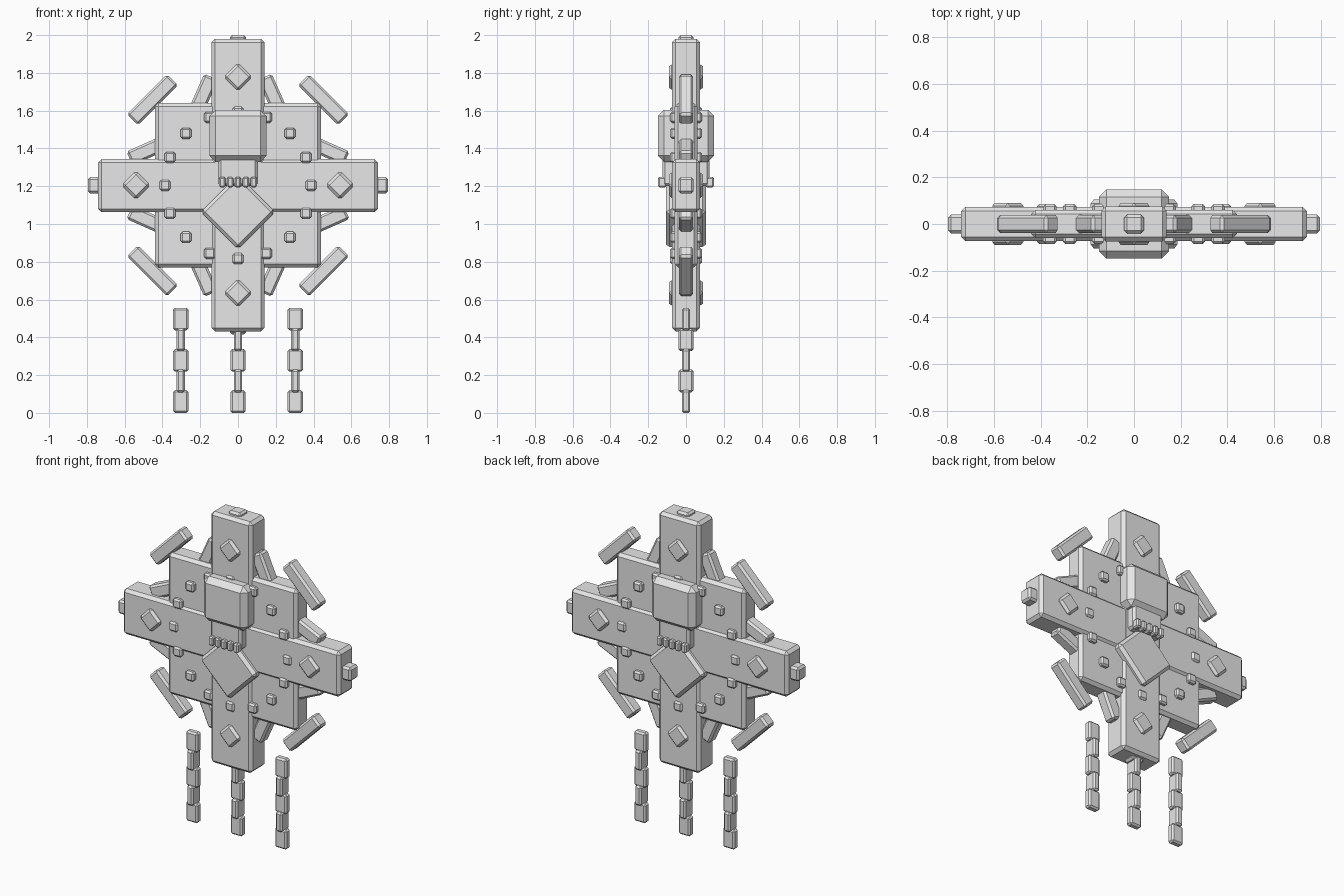
import bpy, bmesh, math
from mathutils import Matrix

if "Cube" in bpy.data.objects:
    bpy.data.objects.remove(bpy.data.objects["Cube"])

stone = bpy.data.materials.new("pale_grey")
stone.diffuse_color = (0.8, 0.8, 0.8, 1)
stone.use_nodes = True
stone.node_tree.nodes["Principled BSDF"].inputs["Base Color"].default_value = stone.diffuse_color
CZ = 1.205  # height of the cross centre


def block(name, x, z, size, bevel, angle=0.0, y=0.0):
    """Chamfered block; angle turns its x axis upward in the xz plane."""
    bm = bmesh.new()
    bmesh.ops.create_cube(bm, size=1)
    bmesh.ops.scale(bm, vec=size, verts=bm.verts)
    bmesh.ops.bevel(bm, geom=bm.edges[:], offset=bevel, segments=1, affect='EDGES')
    me = bpy.data.meshes.new(name)
    bm.transform(Matrix.Rotation(-math.radians(angle), 4, 'Y'))
    bm.to_mesh(me)
    bm.free()
    me.materials.append(stone)
    ob = bpy.data.objects.new(name, me)
    ob.location = (x, y, z)
    bpy.context.collection.objects.link(ob)
    return ob


# Main cross and square plate
block("horizontal_bar", 0, 1.203, (1.48, 0.146, 0.281), 0.018)
block("vertical_bar", 0, 1.206, (0.28, 0.148, 1.548), 0.018)
block("square_plate", 0, CZ, (0.88, 0.12, 0.87), 0.018)

# Caps at the ends of the cross
for s in (-1, 1):
    block("side_cap", s * 0.755, CZ, (0.08, 0.08, 0.085), 0.012)
block("top_cap", 0, 1.965, (0.085, 0.08, 0.07), 0.012)
block("bottom_cap", 0, 0.445, (0.085, 0.08, 0.06), 0.012)

# Head, jaw and teeth, the same on front and back
block("head", 0, 1.467, (0.30, 0.296, 0.275), 0.032)
block("jaw", 0, 1.28, (0.21, 0.25, 0.16), 0.014)
for s in (-1, 1):
    for i in range(-2, 3):
        block("tooth", i * 0.042, 1.222, (0.034, 0.045, 0.056), 0.008, y=s * 0.126)

# Large central diamond and small diamonds on the arms
block("central_diamond", 0, 1.064, (0.28, 0.21, 0.28), 0.018, 45)
for x, z in ((-0.54, CZ), (0.54, CZ), (0, 1.778), (0, 0.635)):
    block("small_diamond", x, z, (0.108, 0.18, 0.108), 0.014, 45)

# Studs passing through the plate and bars
studs = [(0, 1.592), (0, 0.817), (-0.387, CZ), (0.387, CZ)]
for s in (-1, 1):
    for t in (-1, 1):
        studs += [(s * 0.275, CZ + t * 0.275), (s * 0.36, CZ + t * 0.148),
                  (s * 0.15, CZ + t * 0.36)]
for x, z in studs:
    block("stud", x, z, (0.058, 0.17, 0.058), 0.01)

# Corner bars and slanted rays in each quadrant
for s in (-1, 1):
    for t in (-1, 1):
        block("corner_bar", s * 0.453, CZ + t * 0.453, (0.30, 0.075, 0.082), 0.012, -45 * s * t)
        block("upright_ray", s * 0.203, CZ + t * 0.437, (0.30, 0.075, 0.08), 0.012, -66 * s * t)
        block("level_ray", s * 0.437, CZ + t * 0.203, (0.30, 0.075, 0.08), 0.012, -24 * s * t)

# Hanging chains with alternately turned links
for x in (-0.303, 0, 0.303):
    for i in range(5):
        w, d = (0.08, 0.044) if i % 2 == 0 else (0.044, 0.08)
        block("chain_link", x, 0.06 + i * 0.109, (w, d, 0.12), 0.01)
